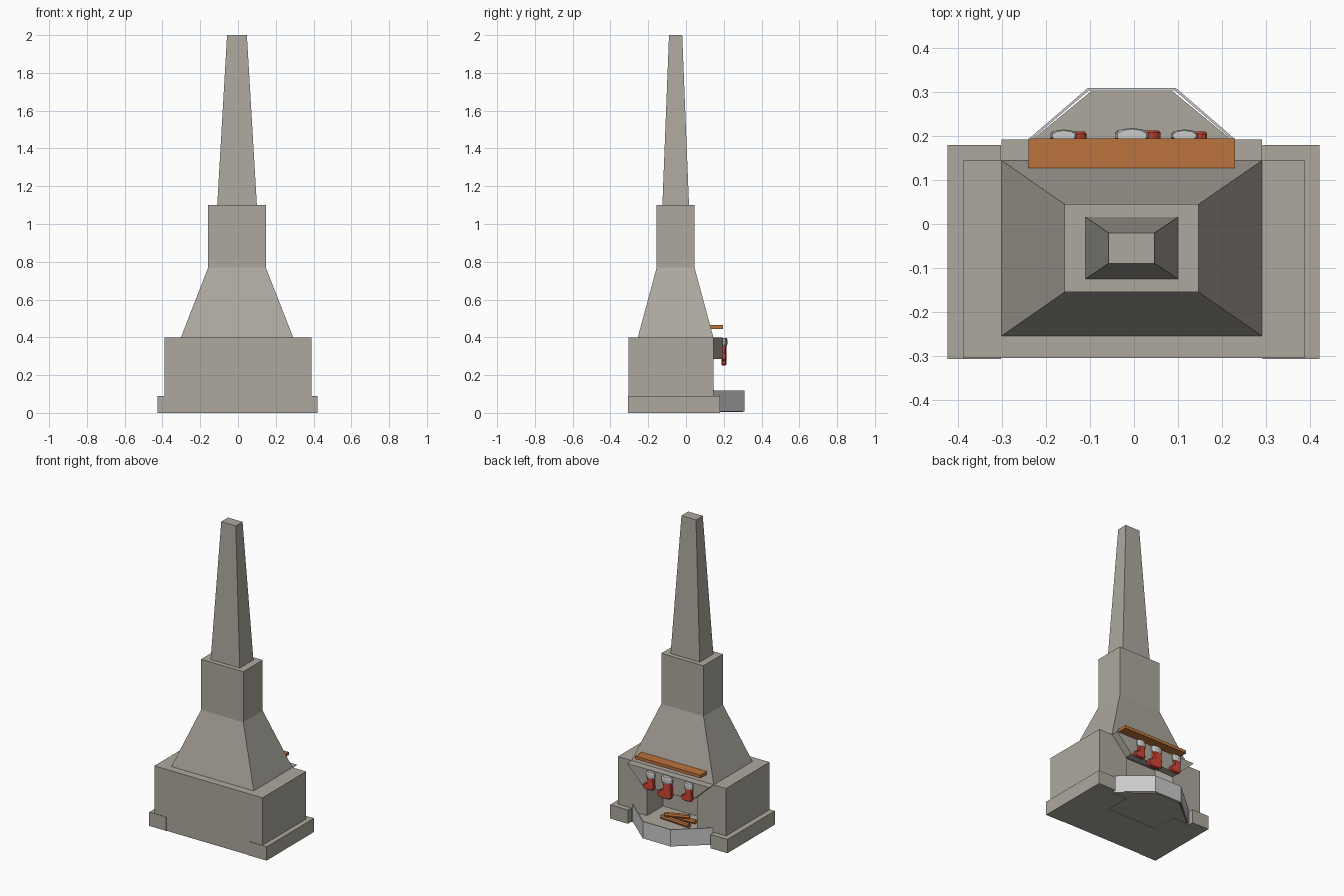
import bpy, bmesh, math
from mathutils import Matrix, Vector

if "Cube" in bpy.data.objects:
    bpy.data.objects.remove(bpy.data.objects["Cube"])


def material(name, rgb):
    m = bpy.data.materials.new(name)
    m.diffuse_color = (*rgb, 1)
    m.use_nodes = True
    m.node_tree.nodes["Principled BSDF"].inputs["Base Color"].default_value = m.diffuse_color
    return m


STONE = material("stone", (0.42, 0.395, 0.345))
WOOD = material("wood", (0.50, 0.17, 0.045))
RED = material("red_felt", (0.62, 0.06, 0.035))


def finish(name, bm, mat=None):
    bmesh.ops.recalc_face_normals(bm, faces=bm.faces)
    me = bpy.data.meshes.new(name)
    bm.to_mesh(me)
    bm.free()
    ob = bpy.data.objects.new(name, me)
    bpy.context.collection.objects.link(ob)
    if mat:
        me.materials.append(mat)
    return ob


def prism(name, pts, a, b, mat=None, along="z"):
    """Extrude a 2D outline from a to b, along z (xy outline) or y (xz outline)."""
    bm = bmesh.new()
    place = (lambda p, t: (p[0], p[1], t)) if along == "z" else (lambda p, t: (p[0], t, p[1]))
    face = bm.faces.new([bm.verts.new(place(p, a)) for p in pts])
    new = bmesh.ops.extrude_face_region(bm, geom=[face])["geom"]
    shift = Vector((0, 0, b - a)) if along == "z" else Vector((0, b - a, 0))
    bmesh.ops.translate(bm, vec=shift, verts=[v for v in new if isinstance(v, bmesh.types.BMVert)])
    return finish(name, bm, mat)


def rect(x0, x1, y0, y1):
    return [(x0, y0), (x1, y0), (x1, y1), (x0, y1)]


def stack(name, levels, mat=None):
    """Join rectangles (x0, x1, y0, y1, z) into one closed tapered block."""
    bm = bmesh.new()
    rings = [[bm.verts.new((x, y, l[4])) for x, y in rect(*l[:4])] for l in levels]
    for lo, hi in zip(rings, rings[1:]):
        for i in range(4):
            j = (i + 1) % 4
            bm.faces.new((lo[i], lo[j], hi[j], hi[i]))
    bm.faces.new(rings[0])
    bm.faces.new(rings[-1])
    return finish(name, bm, mat)


def cylinder(name, loc, r, depth, sides, rot, scale, mat=None):
    bm = bmesh.new()
    mx = Matrix.Translation(loc) @ rot @ Matrix.Diagonal((*scale, 1))
    bmesh.ops.create_cone(bm, cap_ends=True, segments=sides, radius1=r, radius2=r,
                          depth=depth, matrix=mx)
    return finish(name, bm, mat)


# Firebox body: U-shaped plan open to the back, capped by the hood
prism("firebox", [(-0.39, -0.305), (0.39, -0.305), (0.39, 0.145), (0.18, 0.145),
                  (0.18, -0.02), (-0.18, -0.02), (-0.18, 0.145), (-0.39, 0.145)],
      0.0, 0.4, STONE)

# Plinth blocks at both sides
for side, x0, x1 in (("left", -0.425, -0.303), ("right", 0.293, 0.422)):
    prism("plinth_" + side, rect(x0, x1, -0.308, 0.18), 0, 0.09, STONE)

# Hood, flue box and tapered chimney
stack("hood", [(-0.302, 0.292, -0.255, 0.145, 0.4), (-0.158, 0.147, -0.155, 0.045, 0.77),
               (-0.158, 0.147, -0.155, 0.045, 1.1)], STONE)
stack("chimney", [(-0.11, 0.1, -0.125, 0.016, 1.1), (-0.058, 0.047, -0.09, -0.02, 2.0)], STONE)

# Lintel that narrows downward above the opening
prism("lintel", [(-0.302, 0.4), (0.292, 0.4), (0.18, 0.285), (-0.18, 0.285)],
      0.14, 0.192, STONE, "y")

# Mantel shelf
prism("mantel_shelf", rect(-0.24, 0.23, 0.128, 0.195), 0.445, 0.465, WOOD)

# Hearth floor and the thin kerb around it
prism("hearth_floor", [(-0.18, -0.02), (0.18, -0.02), (0.18, 0.14), (0.285, 0.14),
                       (0.088, 0.302), (-0.098, 0.302), (-0.295, 0.14), (-0.18, 0.14)],
      0.005, 0.07, STONE)
prism("hearth_kerb", [(-0.302, 0.14), (-0.105, 0.31), (0.095, 0.31), (0.292, 0.14),
                      (0.285, 0.14), (0.093, 0.304), (-0.103, 0.304), (-0.295, 0.14)],
      0.008, 0.118)

# Stack of logs
for i, (x, y, z, length, turn) in enumerate(((-0.02, 0.135, 0.085, 0.21, -4),
                                             (-0.02, 0.085, 0.085, 0.21, 5),
                                             (-0.015, 0.11, 0.11, 0.15, 22))):
    rot = Matrix.Rotation(math.radians(turn), 4, "Z") @ Matrix.Rotation(math.pi / 2, 4, "Y")
    cylinder(f"log_{i + 1}", (x, y, z), 0.015, length, 8, rot, (1, 1, 1), WOOD)

# Stockings: felt sock outline with a softened edge, and a pale cuff on top
SOCK = [(-0.026, 0.0), (0.024, 0.0), (0.02, -0.05), (0.045, -0.06), (0.056, -0.075),
        (0.05, -0.094), (0.025, -0.1), (-0.02, -0.098), (-0.032, -0.08)]
for i, (x, s) in enumerate(((-0.16, 0.95), (-0.005, 1.2), (0.115, 0.95))):
    sock = prism(f"stocking_{i + 1}", [(x + px * s, 0.37 + pz * s) for px, pz in SOCK],
                 0.2 - 0.011 * s, 0.2 + 0.011 * s, RED, "y")
    bev = sock.modifiers.new("soft_edge", "BEVEL")
    bev.width = 0.005
    bev.segments = 1
    bm = bmesh.new()
    rings = []
    for z, k in ((0.355, 0.85), (0.365, 1.0), (0.385, 1.0), (0.396, 0.85)):
        rings.append([bm.verts.new((x + 0.034 * s * k * math.cos(a), 0.201 + 0.015 * s * k * math.sin(a), z))
                      for a in (math.tau * (n + 0.5) / 10 for n in range(10))])
    for lo, hi in zip(rings, rings[1:]):
        for n in range(10):
            m = (n + 1) % 10
            bm.faces.new((lo[n], lo[m], hi[m], hi[n]))
    bm.faces.new(rings[0])
    bm.faces.new(rings[-1])
    finish(f"stocking_cuff_{i + 1}", bm)
